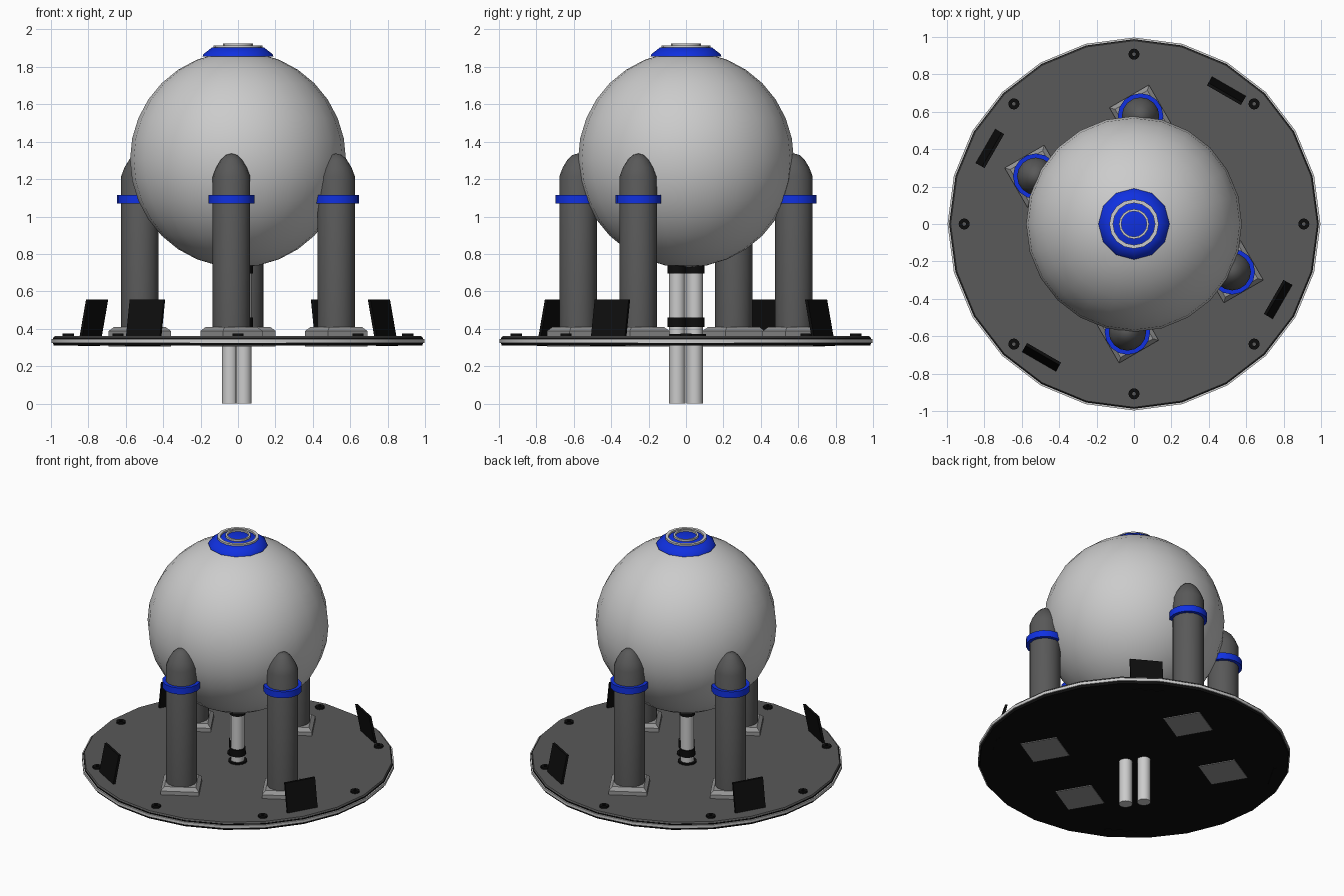
import bpy, bmesh, math
from mathutils import Matrix

if "Cube" in bpy.data.objects:
    bpy.data.objects.remove(bpy.data.objects["Cube"])


def material(name, r, g, b):
    m = bpy.data.materials.new(name)
    m.diffuse_color = (r, g, b, 1)
    m.use_nodes = True
    m.node_tree.nodes["Principled BSDF"].inputs["Base Color"].default_value = m.diffuse_color
    return m


BLUE = material("blue", 0.005, 0.03, 0.75)
DARK = material("dark_grey", 0.1, 0.1, 0.1)
MID = material("mid_grey", 0.3, 0.3, 0.3)
BLACK = material("black", 0.004, 0.004, 0.004)
LIGHT = material("light_grey", 0.6, 0.6, 0.6)


def finish(name, bm, mat=None, smooth=None):
    bmesh.ops.recalc_face_normals(bm, faces=bm.faces)
    me = bpy.data.meshes.new(name)
    bm.to_mesh(me)
    bm.free()
    ob = bpy.data.objects.new(name, me)
    bpy.context.collection.objects.link(ob)
    if mat:
        me.materials.append(mat)
    if smooth:
        bpy.ops.object.select_all(action='DESELECT')
        bpy.context.view_layer.objects.active = ob
        ob.select_set(True)
        bpy.ops.object.shade_smooth_by_angle(angle=math.radians(smooth))
    return ob


def lathe(name, profile, x=0, y=0, sides=16, mat=None, smooth=40, closed=False):
    """Revolve (radius, z) points; a closed profile makes a ring."""
    bm = bmesh.new()
    rings = []
    for r, z in profile:
        if r < 1e-6:
            rings.append([bm.verts.new((x, y, z))] * sides)
        else:
            angles = [2 * math.pi * i / sides for i in range(sides)]
            rings.append([bm.verts.new((x + r * math.cos(a), y + r * math.sin(a), z)) for a in angles])
    pairs = list(zip(rings, rings[1:]))
    if closed:
        pairs.append((rings[-1], rings[0]))
    for a, b in pairs:
        for i in range(sides):
            j = (i + 1) % sides
            loop = list(dict.fromkeys([a[i], a[j], b[j], b[i]]))
            if len(loop) > 2:
                bm.faces.new(loop)
    if not closed:
        for ring in (rings[0], rings[-1]):
            if ring[0] is not ring[1]:
                bm.faces.new(ring)
    return finish(name, bm, mat, smooth)


def ring(name, r0, r1, z0, z1, **kw):
    return lathe(name, [(r0, z0), (r1, z0), (r1, z1), (r0, z1)], closed=True, **kw)


# Round platform in thin layers
lathe("platform_bottom", [(0.985, 0.31), (0.99, 0.325)], sides=24, mat=BLACK)
lathe("platform_rim", [(0.997, 0.325), (0.997, 0.345)], sides=24, mat=LIGHT)
lathe("platform_seam", [(0.988, 0.345), (0.988, 0.352)], sides=24, mat=BLACK)
lathe("platform_top", [(0.985, 0.352), (0.98, 0.362)], sides=24, mat=DARK)

# Eight hollow bolts around the edge
for i in range(8):
    a = i * math.pi / 4
    bx, by = 0.908 * math.cos(a), 0.908 * math.sin(a)
    ring(f"bolt_{i + 1}", 0.01, 0.03, 0.36, 0.374, x=bx, y=by, sides=12, mat=BLACK)

# Spherical tank
bm = bmesh.new()
bmesh.ops.create_uvsphere(bm, u_segments=24, v_segments=16, radius=0.577,
                          matrix=Matrix.Translation((0, 0, 1.305)))
finish("tank", bm, None, 60)

# Stepped cap on the tank
lathe("cap_base", [(0.19, 1.855), (0.185, 1.868), (0.14, 1.903), (0, 1.906)], sides=12, mat=BLUE)
ring("cap_outer_ring", 0.112, 0.132, 1.895, 1.915, sides=16, mat=LIGHT)
lathe("cap_disc", [(0.113, 1.9), (0.075, 1.914), (0, 1.914)], sides=16, mat=BLUE)
ring("cap_inner_ring", 0.068, 0.08, 1.905, 1.925, sides=16, mat=LIGHT)

# Four support columns with pads and bands
columns = [(s * x, s * y) for s in (1, -1) for x, y in ((0.525, -0.255), (-0.035, -0.577))]
for i, (x, y) in enumerate(columns, 1):
    lathe(f"column_{i}", [(0.1, 0.39), (0.1, 1.215), (0.082, 1.262), (0.056, 1.305),
                          (0.03, 1.329), (0, 1.337)], x, y, 16, DARK, 50)
    ring(f"column_band_{i}", 0.098, 0.122, 1.07, 1.115, x=x, y=y, sides=16, mat=BLUE)
    bm = bmesh.new()
    bmesh.ops.create_cube(bm, size=1, matrix=Matrix.Diagonal((0.244, 0.244, 0.105, 1)))
    top = [e for e in bm.edges if all(v.co.z > 0 for v in e.verts)]
    bmesh.ops.bevel(bm, geom=top, offset=0.022, segments=1, affect='EDGES')
    bm.transform(Matrix.Translation((x, y, 0.3575)) @ Matrix.Rotation(math.radians(30), 4, 'Z'))
    finish(f"column_pad_{i}", bm, MID)

# Twin feed pipes with collars
for i, (x, y) in enumerate(((0.03, -0.047), (-0.043, 0.047)), 1):
    lathe(f"pipe_{i}", [(0.043, 0), (0.043, 0.78)], x, y, 16, LIGHT)
    for part, r, z0, z1 in (("flange", 0.06, 0.36, 0.372), ("lower_collar", 0.051, 0.41, 0.46),
                            ("upper_collar", 0.051, 0.695, 0.74)):
        ring(f"pipe_{part}_{i}", 0.04, r, z0, z1, x=x, y=y, mat=BLACK)

# Four panels leaning inward
panels = ((0.497, 0.717, 60), (-0.775, 0.406, 150), (-0.497, -0.717, 240), (0.775, -0.406, 330))
for i, (x, y, deg) in enumerate(panels, 1):
    bm = bmesh.new()
    bmesh.ops.create_cube(bm, size=1, matrix=Matrix.Diagonal((0.016, 0.21, 0.248, 1)))
    for v in bm.verts:
        v.co.x -= 0.2 * v.co.z
    bm.transform(Matrix.Translation((x, y, 0.431)) @ Matrix.Rotation(math.radians(deg), 4, 'Z'))
    finish(f"panel_{i}", bm, BLACK)
